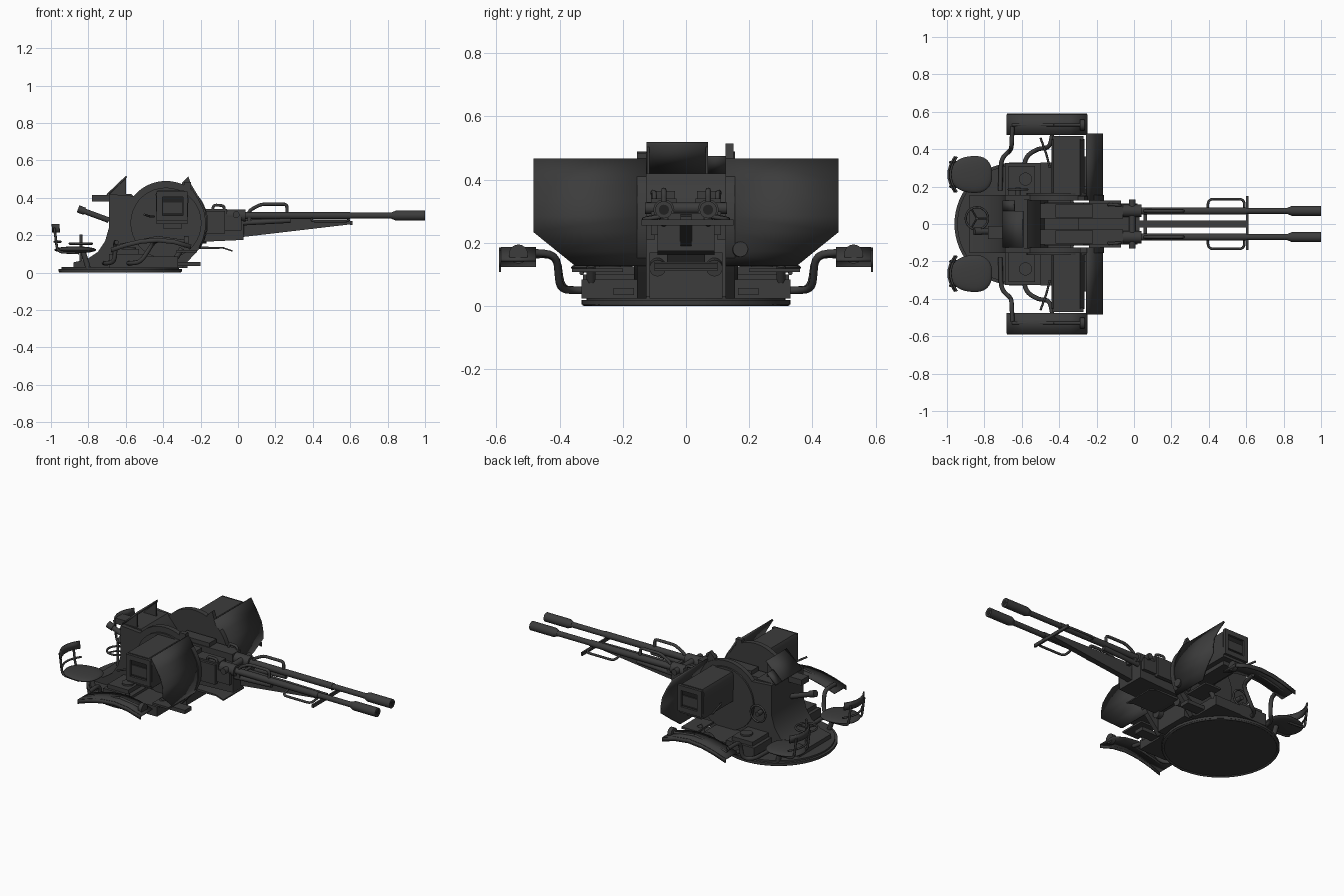
import bpy, bmesh, math
from mathutils import Vector

cube = bpy.data.objects.get("Cube")
if cube:
    bpy.data.objects.remove(cube, do_unlink=True)


def material(name, value):
    m = bpy.data.materials.new(name)
    m.use_nodes = True
    col = (value, value, value, 1)
    m.diffuse_color = col
    m.node_tree.nodes["Principled BSDF"].inputs["Base Color"].default_value = col
    return m


GREY = material("dark grey paint", 0.045)
BLACK = material("black recess", 0.015)


def finish(name, bm, mat=GREY):
    bmesh.ops.recalc_face_normals(bm, faces=bm.faces[:])
    me = bpy.data.meshes.new(name)
    bm.to_mesh(me)
    bm.free()
    me.materials.append(mat)
    ob = bpy.data.objects.new(name, me)
    bpy.context.collection.objects.link(ob)
    select(ob)
    bpy.ops.object.shade_smooth_by_angle(angle=math.radians(35))
    return ob


def select(ob):
    bpy.ops.object.select_all(action="DESELECT")
    ob.select_set(True)
    bpy.context.view_layer.objects.active = ob


def prism(name, profile, y0, y1, mat=GREY):
    """Side outline in x, z pushed from y0 to y1."""
    bm = bmesh.new()
    face = bm.faces.new([bm.verts.new((x, y0, z)) for x, z in profile])
    out = bmesh.ops.extrude_face_region(bm, geom=[face])
    verts = [v for v in out["geom"] if isinstance(v, bmesh.types.BMVert)]
    bmesh.ops.translate(bm, verts=verts, vec=(0, y1 - y0, 0))
    return finish(name, bm, mat)


def box(name, xs, ys, zs, mat=GREY):
    (a, b), (c, d) = xs, zs
    return prism(name, [(a, c), (b, c), (b, d), (a, d)], ys[0], ys[1], mat)


def rod(name, p, q, r, r2=None, sides=24, mat=GREY):
    p, q = Vector(p), Vector(q)
    bm = bmesh.new()
    bmesh.ops.create_cone(bm, cap_ends=True, segments=sides, radius1=r,
                          radius2=r if r2 is None else r2, depth=(q - p).length)
    rot = (q - p).to_track_quat("Z", "Y")
    for v in bm.verts:
        v.co = rot @ v.co + (p + q) / 2
    return finish(name, bm, mat)


def pipe(name, pts, r, bend=.03, closed=False):
    """Round bar along a path; corners are rounded by the bend length."""
    pts = [Vector(p) for p in pts]
    path = pts if closed else [pts[0]]
    if not closed:
        for o, p, q in zip(pts, pts[1:], pts[2:]):
            a = p + (o - p).normalized() * min(bend, (o - p).length * .48)
            b = p + (q - p).normalized() * min(bend, (q - p).length * .48)
            for t in (0, .25, .5, .75, 1):
                path.append(a.lerp(p, t).lerp(p.lerp(b, t), t))
        path.append(pts[-1])
    cu = bpy.data.curves.new(name, "CURVE")
    cu.dimensions = "3D"
    cu.bevel_depth, cu.bevel_resolution = r, 2
    cu.use_fill_caps = True
    sp = cu.splines.new("POLY")
    sp.points.add(len(path) - 1)
    for point, co in zip(sp.points, path):
        point.co = (*co, 1)
    sp.use_cyclic_u = closed
    cu.materials.append(GREY)
    ob = bpy.data.objects.new(name, cu)
    bpy.context.collection.objects.link(ob)
    select(ob)
    bpy.ops.object.convert(target="MESH")
    bpy.ops.object.shade_smooth_by_angle(angle=math.radians(50))


def strip(name, edge_a, edge_b, thick):
    """Bent sheet between two edges."""
    bm = bmesh.new()
    rows = [(bm.verts.new(a), bm.verts.new(b)) for a, b in zip(edge_a, edge_b)]
    for (a, b), (c, d) in zip(rows, rows[1:]):
        bm.faces.new((a, b, d, c))
    mod = finish(name, bm).modifiers.new("thickness", "SOLIDIFY")
    mod.thickness, mod.offset = thick, 0


def arc(cx, cz, r, start, end, n):
    angles = [math.radians(start + (end - start) * i / n) for i in range(n + 1)]
    return [(cx + r * math.cos(t), cz + r * math.sin(t)) for t in angles]


# Turntable base with a raised ring underneath
rod("base_disc", (-.63, 0, .006), (-.63, 0, .02), .33, sides=64)
rod("base_rim", (-.63, 0, .02), (-.63, 0, .03), .315, sides=64)
pipe("base_ring", [(x, y, .008) for x, y in arc(-.63, 0, .321, 0, 354, 59)], .008, closed=True)

# Carriage: solid rear with a sweeping tail, and two round-topped side walls
tail = [(-.88, .025), (-.88, .055), (-.81, .07), (-.75, .11), (-.71, .17), (-.69, .24), (-.69, .42)]
wheel = arc(-.385, .265, .225, 140, -45, 32)
prism("rear_body", tail + [(-.57, .42), (-.5, .34), (-.46, .025)], -.13, .13)
box("carriage_floor", (-.48, -.27), (-.115, .115), (.025, .17))
for s in (1, -1):
    prism("side_wall", tail + wheel + [(-.3, .025)], s * .125, s * .155)
    prism("trunnion_cover", arc(-.385, .265, .19, 0, 350, 35), s * .155, s * .165)
    box("side_locker", (-.69, -.5), (s * .155, s * .325), (.025, .1))
    box("locker_lid", (-.67, -.53), (s * .155, s * .31), (.1, .125))
    box("side_step", (-.5, -.32), (s * .155, s * .33), (.025, .085))
    box("front_foot", (-.32, -.2), (s * .165, s * .23), (.035, .058))
    rod("step_post", (-.33, s * .3, .08), (-.3, s * .3, .13), .014)
    box("step_bracket", (-.33, -.22), (s * .2, s * .36), (.108, .12))
    rod("locker_knob", (-.58, s * .24, .12), (-.58, s * .24, .135), .035)

    # Tilted shield, bent under at the bottom, with a slanted lower corner
    path = [(-.252, .465), (-.21, .395), (-.18, .335), (-.171, .285), (-.171, .235), (-.185, .175), (-.207, .13)]
    inner = [(x, s * .125, z) for x, z in path]
    outer = [(x, s * (.483 - max(0, .235 - z) * 1.26), z) for x, z in path]
    strip("shield", inner, outer, .01)

    # Ammunition box with a framed opening on its outer end
    prism("ammo_box", [(-.435, .26), (-.27, .26), (-.265, .4), (-.29, .44), (-.43, .44), (-.44, .42)],
          s * .15, s * .455)
    for zs in ((.275, .305), (.405, .435)):
        box("ammo_frame_bar", (-.435, -.27), (s * .45, s * .47), zs)
    for xs in ((-.435, -.405), (-.295, -.27)):
        box("ammo_frame_post", xs, (s * .45, s * .47), (.28, .43))
    box("ammo_opening", (-.405, -.295), (s * .45, s * .457), (.305, .405), BLACK)
    box("ammo_slat", (-.4, -.3), (s * .45, s * .463), (.32, .375))
    pipe("box_lever", [(-.45, s * .3, .3), (-.47, s * .38, .3), (-.5, s * .46, .31)], .006)
    box("box_cradle", (-.4, -.3), (s * .15, s * .42), (.235, .26))

    # Arched mudguard with an outer lip
    arch = [(-.68, .128), (-.6, .155), (-.52, .174), (-.43, .182), (-.34, .172), (-.25, .145)]
    strip("mudguard", [(x, s * .475, z) for x, z in arch], [(x, s * .585, z) for x, z in arch], .009)
    strip("mudguard_lip", [(x, s * .588, z + .004) for x, z in arch],
          [(x, s * .588, z - .02) for x, z in arch], .007)
    rod("mudguard_roller", (-.29, s * .53, .165), (-.265, s * .53, .165), .03)
    rod("mudguard_rod", (-.65, s * .53, .142), (-.43, s * .53, .188), .008)
    rod("mudguard_rod_front", (-.43, s * .53, .188), (-.27, s * .53, .165), .008)
    pipe("mudguard_rear_arm", [(-.715, s * .18, .05), (-.71, s * .35, .05), (-.66, s * .395, .055),
         (-.655, s * .41, .165), (-.65, s * .52, .162)], .012, .04)
    pipe("mudguard_front_arm", [(-.59, s * .28, .05), (-.58, s * .36, .05), (-.52, s * .4, .055),
         (-.45, s * .41, .165), (-.43, s * .52, .172)], .012, .04)

    # Crew seat, rounded square in plan
    bm = bmesh.new()
    bmesh.ops.create_uvsphere(bm, u_segments=32, v_segments=12, radius=1)
    for v in bm.verts:
        a, b = (math.copysign(abs(c) ** .85, c) for c in v.co.xy)
        v.co = (-.87 + a * .112, s * .265 + b * .098 * (1 + .1 * a), .122 + v.co.z * .018)
    finish("seat", bm)
    rod("seat_post", (-.8, s * .25, .02), (-.83, s * .25, .12), .014)
    for y in (.2, .33):
        pipe("backrest_post", [(-.85, s * y, .105), (-.965, s * y, .11), (-.982, s * y, .24)], .007)
    back = [(-.994 + .035 * t * t, s * (.265 + .095 * t)) for t in (-1, -.6, -.2, .2, .6, 1)]
    strip("backrest", [(x + .004, y, .215) for x, y in back], [(x, y, .26) for x, y in back], .009)
    pipe("backrest_rail", [(x + .012, y, .165) for x, y in back], .006)

    # Gun: receiver, barrel, flash hider and fittings
    gy = s * .07
    box("receiver", (-.52, -.06), (s * .03, s * .11), (.26, .34))
    box("feed_cover", (-.42, -.22), (s * .035, s * .105), (.34, .365))
    rod("breech_sleeve", (-.07, gy, .305), (.04, gy, .305), .033)
    rod("barrel_jacket", (.04, gy, .305), (.6, gy, .305), .019)
    rod("barrel", (.6, gy, .305), (.86, gy, .305), .016)
    rod("flash_hider_neck", (.82, gy, .305), (.845, gy, .305), .017, .027)
    rod("flash_hider", (.845, gy, .305), (1, gy, .305), .027)
    rod("muzzle_bore", (.99, gy, .305), (1.0005, gy, .305), .016, mat=BLACK)
    pipe("side_handle", [(.395, gy, .29), (.395, s * .133, .275), (.59, s * .133, .275),
         (.59, gy, .285)], .007)
    pipe("carry_handle", [(.055, gy, .315), (.065, gy, .335), (.125, gy, .366), (.262, gy, .366),
         (.262, gy, .315)], .009, .02)
    rod("recoil_spring", (-.05, s * .07, .262), (.28, s * .07, .28), .014)
    box("cradle_cheek", (-.24, -.07), (s * .1, s * .125), (.21, .33))
    box("cradle_front_cheek", (-.07, .02), (s * .09, s * .11), (.225, .3))
    pipe("cocking_lever", [(-.14, s * .1, .32), (-.13, s * .105, .362), (-.075, s * .1, .358),
         (-.07, s * .1, .31)], .008, .015)
    rod("pedal", (-.29, s * .09, .13), (-.235, s * .09, .12), .026)

# Cradle beam tapering forward below the barrels
prism("cradle_body", [(-.3, .16), (.03, .175), (.03, .29), (-.3, .3)], -.09, .09)
prism("cradle_beam", [(.02, .19), (.6, .258), (.6, .283), (.02, .29)], -.018, .018)
box("cradle_recess", (.025, .034), (-.02, .02), (.205, .26), BLACK)
box("beam_cross_bar", (.6, .611), (-.14, .15), (.255, .275))
box("beam_bracket", (.05, .07), (-.085, .085), (.27, .295))
rod("cradle_pivot", (-.01, -.13, .31), (-.01, .13, .31), .018)
prism("deflector_tray", [(-.25, .125), (-.08, .128), (-.03, .112), (-.03, .12), (-.08, .137), (-.25, .14)],
      -.1, .1)
prism("cradle_strut", [(-.28, .13), (-.24, .13), (-.2, .18), (-.26, .18)], -.06, .06)
rod("travel_lock", (-.26, .16, .18), (-.17, .172, .18), .024)

# Rear deflector plate, lower on the left, and sights
for y0, y1, x, z in ((-.125, .07, -.595, .515), (.07, .125, -.64, .472)):
    strip("rear_plate", [(-.7, y0, .415), (x, y0, z)], [(-.7, y1, .415), (x, y1, z)], .01)
for y in (-.12, .065):
    prism("plate_gusset", [(-.69, .42), (-.6, .42), (-.6, .505)], y - .004, y + .004)
box("sight_head", (-.78, -.69), (-.08, -.01), (.38, .415))
rod("telescope", (-.84, -.04, .335), (-.69, -.04, .28), .015)
rod("eyepiece", (-.855, -.04, .341), (-.82, -.04, .328), .02)
prism("sight_bracket", [(-.3, .44), (-.24, .44), (-.265, .515), (-.3, .48)], .125, .15)
box("shield_hinge", (-.29, -.25), (-.155, -.125), (.45, .485))

# Handwheels
ring = arc(0, 0, 1, 0, 345, 23)
pipe("traverse_wheel", [(-.84 + .06 * c, .03 + .06 * d, .155) for c, d in ring], .006, closed=True)
for c, d in ring[::8]:
    rod("wheel_spoke", (-.84, .03, .155), (-.84 + .06 * c, .03 + .06 * d, .155), .005, sides=8)
rod("wheel_column", (-.84, .03, .05), (-.84, .03, .205), .008)
pipe("elevation_wheel", [(-.62 + .05 * c, .185, .24 + .05 * d) for c, d in ring], .006, closed=True)
rod("elevation_shaft", (-.62, .15, .24), (-.62, .195, .24), .014)
